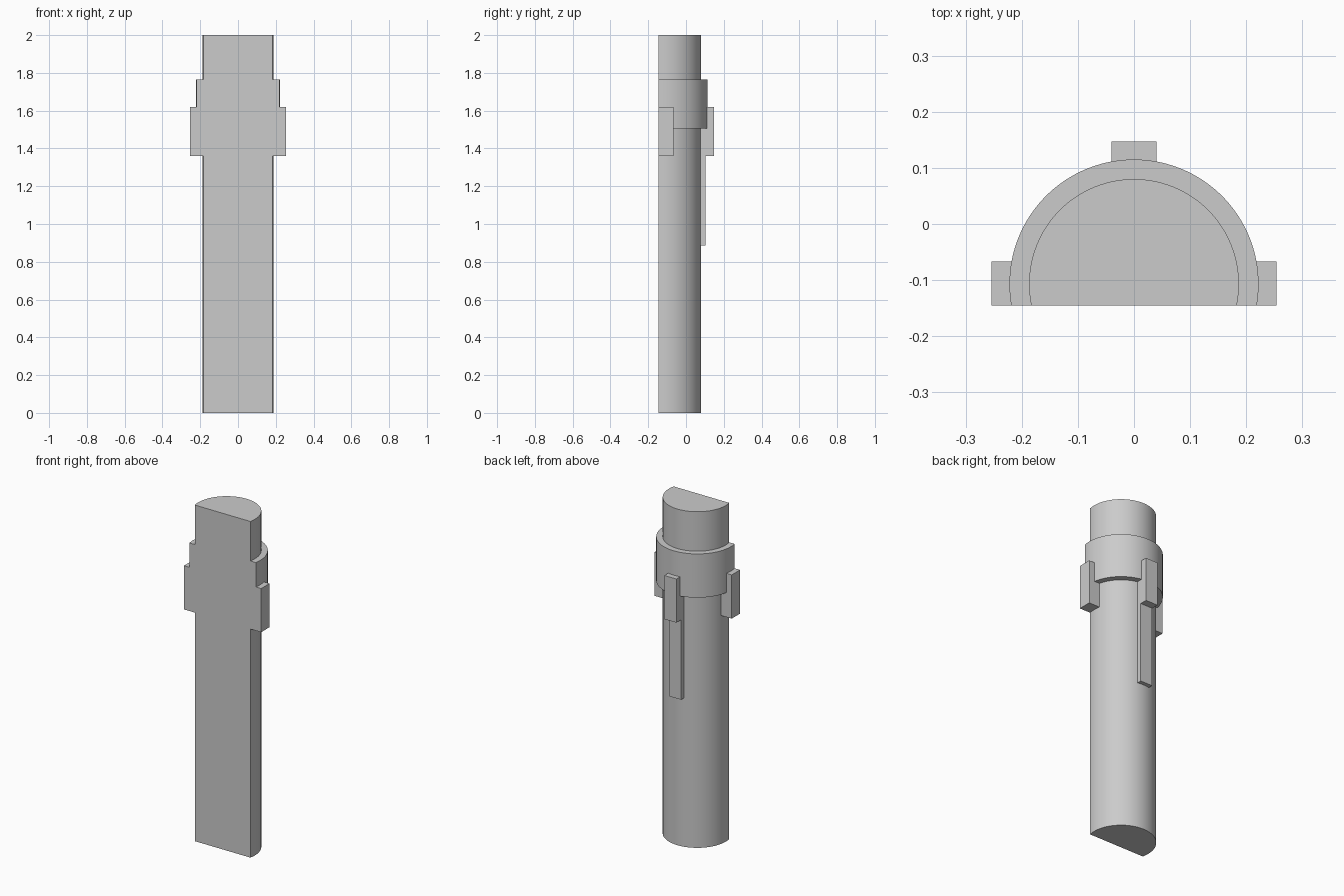
import bpy, bmesh, math

cube = bpy.data.objects.get("Cube")
if cube:
    bpy.data.objects.remove(cube, do_unlink=True)

FRONT = -0.145     # flat cut face
CENTRE = -0.107    # axis of the round parts
BODY_R, COLLAR_R = 0.187, 0.222

grey = bpy.data.materials.new("plain grey")
grey.use_nodes = True
colour = (0.6, 0.6, 0.6, 1)
grey.diffuse_color = colour
grey.node_tree.nodes["Principled BSDF"].inputs["Base Color"].default_value = colour


def arc(radius, steps=64):
    """Outline of a circle cut off by the flat front, right to left round the back."""
    start = math.asin((FRONT - CENTRE) / radius)
    sweep = math.pi - 2 * start
    angles = [start + sweep * i / steps for i in range(steps + 1)]
    return [(radius * math.cos(a), CENTRE + radius * math.sin(a)) for a in angles]


def extrude(name, outline, z0, z1):
    """Upright prism made from a flat outline."""
    bm = bmesh.new()
    face = bm.faces.new([bm.verts.new((x, y, z0)) for x, y in outline])
    top = bmesh.ops.extrude_face_region(bm, geom=[face])["geom"]
    verts = [v for v in top if isinstance(v, bmesh.types.BMVert)]
    bmesh.ops.translate(bm, verts=verts, vec=(0, 0, z1 - z0))
    bmesh.ops.recalc_face_normals(bm, faces=bm.faces)
    mesh = bpy.data.meshes.new(name)
    bm.to_mesh(mesh)
    bm.free()
    mesh.materials.append(grey)
    obj = bpy.data.objects.new(name, mesh)
    bpy.context.collection.objects.link(obj)
    return obj


def block(name, x0, x1, y0, y1, z0, z1):
    return extrude(name, [(x0, y0), (x1, y0), (x1, y1), (x0, y1)], z0, z1)


# Half-round shaft and the collar wrapped round it
shaft = extrude("shaft", arc(BODY_R), 0, 2)
collar = extrude("collar", arc(COLLAR_R) + arc(BODY_R)[::-1], 1.505, 1.765)

# Lugs on both sides and at the back
for side, sign in (("left", 1), ("right", -1)):
    x0, x1 = sorted((sign * 0.178, sign * 0.254))
    block(side + "_lug", x0, x1, FRONT, -0.067, 1.36, 1.62)
block("back_lug", -0.04, 0.04, 0.07, 0.147, 1.36, 1.62)

# Thin rib running down below the back lug
block("back_rib", -0.04, 0.04, 0.07, 0.103, 0.885, 1.36)

# Smooth the round walls, keep the edges sharp
bpy.ops.object.select_all(action="DESELECT")
for obj in (shaft, collar):
    obj.select_set(True)
bpy.context.view_layer.objects.active = shaft
bpy.ops.object.shade_smooth_by_angle(angle=math.radians(30))
